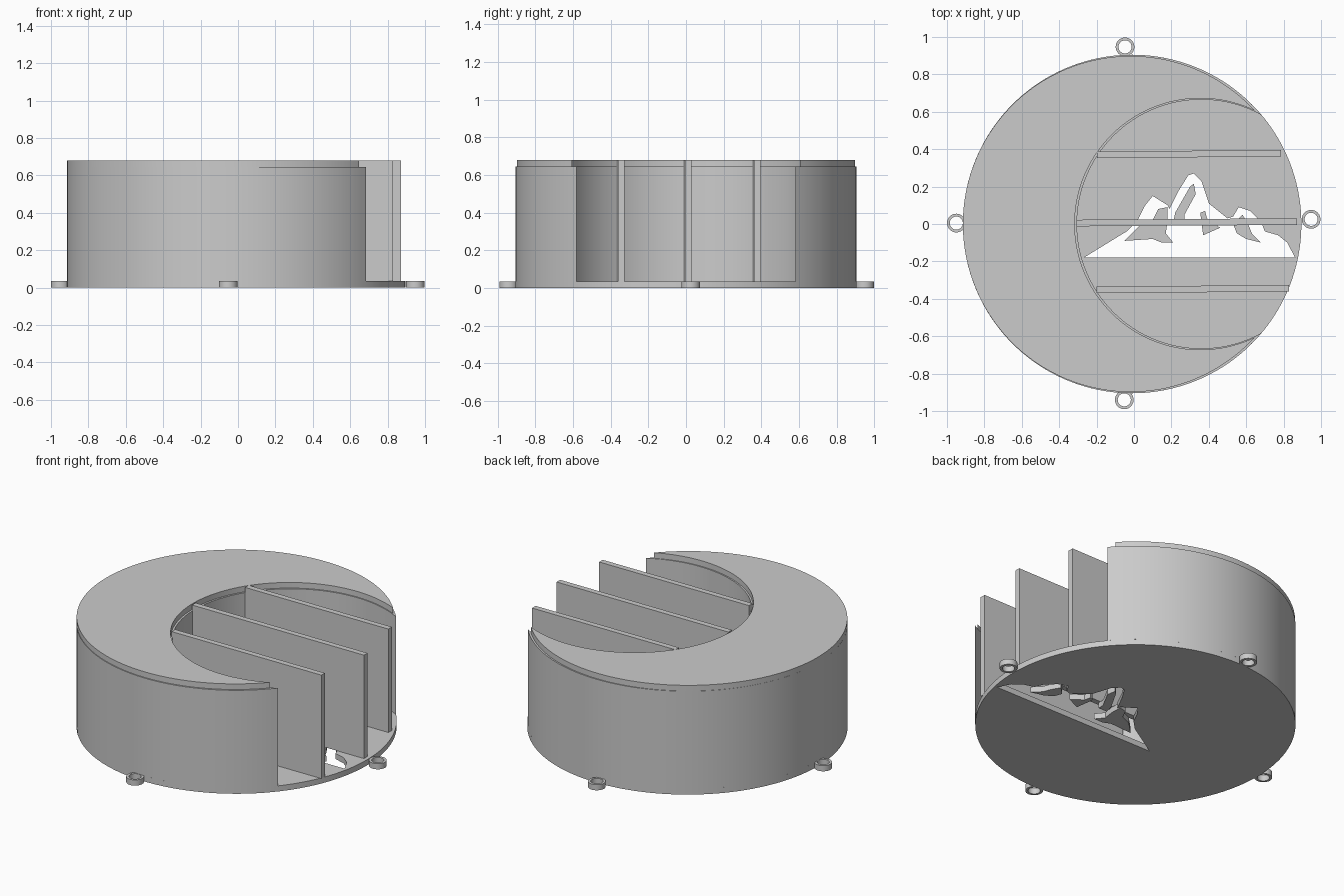
import bpy, bmesh, math

cube = bpy.data.objects.get("Cube")
if cube:
    bpy.data.objects.remove(cube, do_unlink=True)

grey = bpy.data.materials.new("light grey")
grey.use_nodes = True
colour = (0.6, 0.6, 0.6, 1)
grey.diffuse_color = colour
grey.node_tree.nodes["Principled BSDF"].inputs["Base Color"].default_value = colour

BASE, WALL, TOP = 0.035, 0.645, 0.68


def circle(cx, cy, r, n=128):
    return [(cx + r * math.cos(2 * math.pi * i / n),
             cy + r * math.sin(2 * math.pi * i / n)) for i in range(n)]


def crescent(c1, r1, c2, r2, n=110):
    """Circle 1 with circle 2 cut from its +x side."""
    d = c2 - c1
    a = (r1 * r1 - r2 * r2 + d * d) / (2 * d)
    h = math.sqrt(r1 * r1 - a * a)
    t1, t2 = math.atan2(h, a), math.atan2(h, a - d)
    pts = []
    for i in range(n + 1):
        t = t1 + (2 * math.pi - 2 * t1) * i / n
        pts.append((c1 + r1 * math.cos(t), r1 * math.sin(t)))
    for i in range(1, n):
        t = -t2 + (2 * t2 - 2 * math.pi) * i / n
        pts.append((c2 + r2 * math.cos(t), r2 * math.sin(t)))
    return pts


def plate(name, outlines, z0, z1):
    """Extrude nested outlines into a flat solid with holes."""
    cu = bpy.data.curves.new(name, 'CURVE')
    cu.dimensions, cu.fill_mode = '2D', 'BOTH'
    cu.extrude = (z1 - z0) / 2
    for pts in outlines:
        s = cu.splines.new('POLY')
        s.points.add(len(pts) - 1)
        for p, (x, y) in zip(s.points, pts):
            p.co = (x, y, 0, 1)
        s.use_cyclic_u = True
    tmp = bpy.data.objects.new(name + "_outline", cu)
    bpy.context.collection.objects.link(tmp)
    dg = bpy.context.evaluated_depsgraph_get()
    me = bpy.data.meshes.new_from_object(tmp.evaluated_get(dg))
    bpy.data.objects.remove(tmp, do_unlink=True)
    bm = bmesh.new()
    bm.from_mesh(me)
    bmesh.ops.remove_doubles(bm, verts=bm.verts, dist=1e-5)
    bmesh.ops.translate(bm, verts=bm.verts, vec=(0, 0, (z0 + z1) / 2))
    bmesh.ops.recalc_face_normals(bm, faces=bm.faces)
    bm.to_mesh(me)
    bm.free()
    me.materials.clear()
    me.materials.append(grey)
    ob = bpy.data.objects.new(name, me)
    bpy.context.collection.objects.link(ob)
    bpy.ops.object.select_all(action='DESELECT')
    ob.select_set(True)
    bpy.context.view_layer.objects.active = ob
    bpy.ops.object.shade_smooth_by_angle(angle=math.radians(30))
    return ob


# Round floor with a mountain range cut through it
range_outline = [
    (-.265, -.178), (-.04, -.04), (.02, .02), (.06, .1), (.1, .15), (.18, .1),
    (.19, .08), (.24, .18), (.29, .26), (.32, .27), (.36, .23), (.4, .11),
    (.5, .03), (.53, .04), (.56, .09), (.62, .07), (.68, .01), (.7, -.04),
    (.77, -.06), (.82, -.1), (.86, -.178)]
# Solid shadow patches left inside the mountains
patches = [
    [(-.05, -.09), (.03, -.01), (.1, .02), (.13, .08), (.178, .09), (.18, .02),
     (.17, -.05), (.21, -.1), (.15, -.1), (.1, -.08)],
    [(.21, .01), (.22, .06), (.3, .2), (.32, .215), (.33, .16), (.27, .05), (.27, .01)],
    [(.36, .01), (.355, .06), (.38, .07), (.39, .03), (.46, -.02), (.37, -.06)],
    [(.53, .0), (.58, .05), (.61, .0), (.63, -.05), (.68, -.1), (.6, -.08), (.55, -.05)]]
plate("floor_disc", [circle(-.01, 0, .905), range_outline] + patches, 0, BASE)

# Crescent body and its slightly smaller lid
plate("crescent_body", [crescent(-.01, .905, .36, .665)], BASE, WALL)
plate("crescent_lid", [crescent(-.017, .898, .355, .672)], WALL, TOP)

# Upright shelves across the open side, very slightly turned
for name, y, x0, x1 in (("upper_shelf", .37, -.198, .785),
                        ("middle_shelf", .005, -.308, .872),
                        ("lower_shelf", -.352, -.2, .828)):
    t, rise = .0175, .008
    plate(name, [[(x0, y - t), (x1, y - t + rise), (x1, y + t + rise), (x0, y + t)]],
          BASE, TOP)

# Hanging rings around the floor
for name, x, y in (("left_ring", .947, .025), ("right_ring", -.95, .005),
                   ("back_ring", -.048, .947), ("front_ring", -.052, -.94)):
    plate(name, [circle(x, y, .05, 40), circle(x, y, .035, 40)], 0, BASE)
